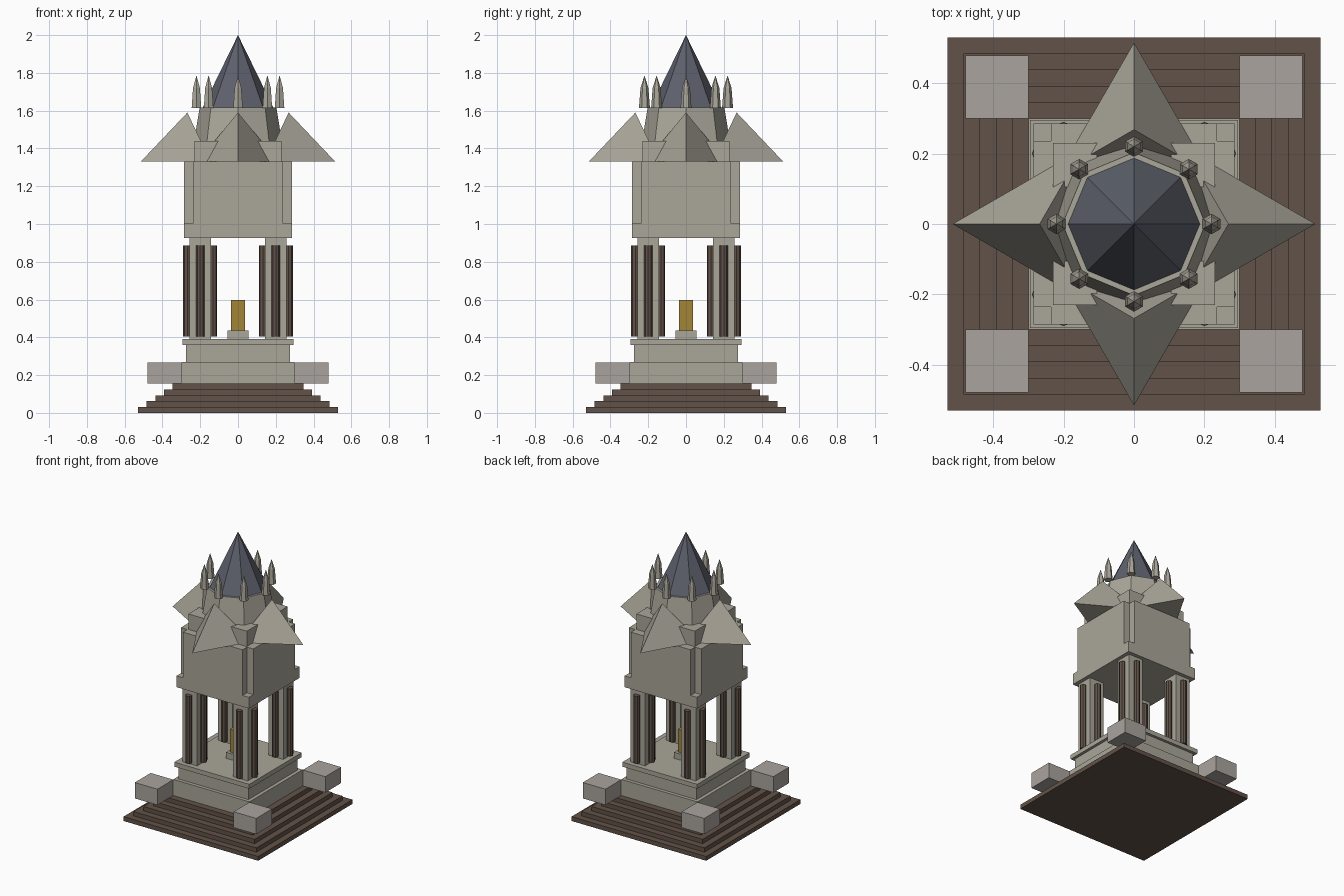
import bpy, bmesh
from math import sin, cos, pi

if "Cube" in bpy.data.objects:
    bpy.data.objects.remove(bpy.data.objects["Cube"])


def material(name, rgb):
    m = bpy.data.materials.new(name)
    m.diffuse_color = (*rgb, 1)
    m.use_nodes = True
    m.node_tree.nodes["Principled BSDF"].inputs["Base Color"].default_value = m.diffuse_color
    return m


STONE = material("stone", (0.40, 0.38, 0.32))
PALE = material("pale_stone", (0.40, 0.37, 0.34))
BROWN = material("brown_stone", (0.12, 0.085, 0.065))
GOLD = material("gold", (0.36, 0.23, 0.04))
SLATE = material("slate", (0.11, 0.12, 0.15))


def loft(name, rings, n, mat, center=(0, 0), angle=0.0):
    """Stack n-sided rings of (radius, z); radius 0 makes a point."""
    bm = bmesh.new()
    prev = None
    for r, z in rings:
        count = n if r else 1
        ring = [bm.verts.new((center[0] + r * cos(angle + 2 * pi * i / n),
                              center[1] + r * sin(angle + 2 * pi * i / n), z))
                for i in range(count)]
        if prev:
            for i in range(n):
                j = (i + 1) % n
                if count == 1:
                    bm.faces.new((prev[i], prev[j], ring[0]))
                else:
                    bm.faces.new((prev[i], prev[j], ring[j], ring[i]))
        else:
            bm.faces.new(ring[::-1])
        prev = ring
    if len(prev) > 1:
        bm.faces.new(prev)
    return finish(name, bm, mat)


def prism(name, outline, z0, z1, mat):
    """Extrude a counter-clockwise outline from z0 to z1."""
    bm = bmesh.new()
    low = [bm.verts.new((x, y, z0)) for x, y in outline]
    top = [bm.verts.new((x, y, z1)) for x, y in outline]
    bm.faces.new(low[::-1])
    bm.faces.new(top)
    for i in range(len(low)):
        j = (i + 1) % len(low)
        bm.faces.new((low[i], low[j], top[j], top[i]))
    return finish(name, bm, mat)


def finish(name, bm, mat):
    mesh = bpy.data.meshes.new(name)
    bm.to_mesh(mesh)
    bm.free()
    mesh.materials.append(mat)
    obj = bpy.data.objects.new(name, mesh)
    bpy.context.collection.objects.link(obj)
    return obj


def block(name, half, z0, z1, mat, cx=0, cy=0):
    h = half
    return prism(name, [(cx - h, cy - h), (cx + h, cy - h), (cx + h, cy + h), (cx - h, cy + h)],
                 z0, z1, mat)


CORNERS = [(-1, -1), (1, -1), (1, 1), (-1, 1)]

# stepped base
for i in range(5):
    block(f"step_{i + 1}", 0.53 - 0.046 * i, 0.031 * i, 0.031 * (i + 1), BROWN)

# plinth, its projecting corner blocks and the floor slab
block("plinth_lower", 0.30, 0.155, 0.27, STONE)
block("plinth_upper", 0.275, 0.27, 0.36, STONE)
block("floor_slab", 0.295, 0.36, 0.392, STONE)
for i, (sx, sy) in enumerate(CORNERS):
    block(f"corner_block_{i + 1}", 0.089, 0.155, 0.268, PALE, 0.389 * sx, 0.389 * sy)

# central pedestal and gilded figure block
block("pedestal", 0.055, 0.392, 0.435, STONE)
block("gold_figure", 0.038, 0.435, 0.597, GOLD)

# corner piers, each with four slim colonnettes
for i, (sx, sy) in enumerate(CORNERS):
    px, py = 0.2 * sx, 0.2 * sy
    block(f"pier_{i + 1}", 0.058, 0.392, 0.925, STONE, px, py)
    for k in range(4):
        c = (px + 0.068 * cos(k * pi / 2), py + 0.068 * sin(k * pi / 2))
        loft(f"colonnette_{i + 1}_{k + 1}", [(0.022, 0.405), (0.022, 0.885)], 8, BROWN, c)

# canopy: square band below, walls with notched corners above
block("canopy_band", 0.285, 0.925, 1.005, STONE)
a, b = 0.285, 0.235
outline = [(-b, -a), (b, -a), (b, -b), (a, -b), (a, b), (b, b),
           (b, a), (-b, a), (-b, b), (-a, b), (-a, -b), (-b, -b)]
prism("canopy_walls", outline, 1.005, 1.33, STONE)

# roof blocks over the corners
for i, (sx, sy) in enumerate(CORNERS):
    block(f"roof_block_{i + 1}", 0.0625, 1.33, 1.44, STONE, 0.1675 * sx, 0.1675 * sy)

# three-sided gables, one per side
for k in range(4):
    t = k * pi / 2
    loft(f"gable_{k + 1}", [(0.247, 1.33), (0, 1.59)], 3, STONE, (0.268 * cos(t), 0.268 * sin(t)), t)

# octagonal drum and spire
loft("drum", [(0.25, 1.33), (0.203, 1.617)], 8, STONE)
loft("spire", [(0.187, 1.617), (0, 2.0)], 8, SLATE)

# ring of hexagonal pinnacles
for k in range(8):
    t = k * pi / 4
    loft(f"pinnacle_{k + 1}", [(0.029, 1.615), (0.021, 1.72), (0, 1.787)], 6, STONE,
         (0.22 * cos(t), 0.22 * sin(t)), pi / 2)
